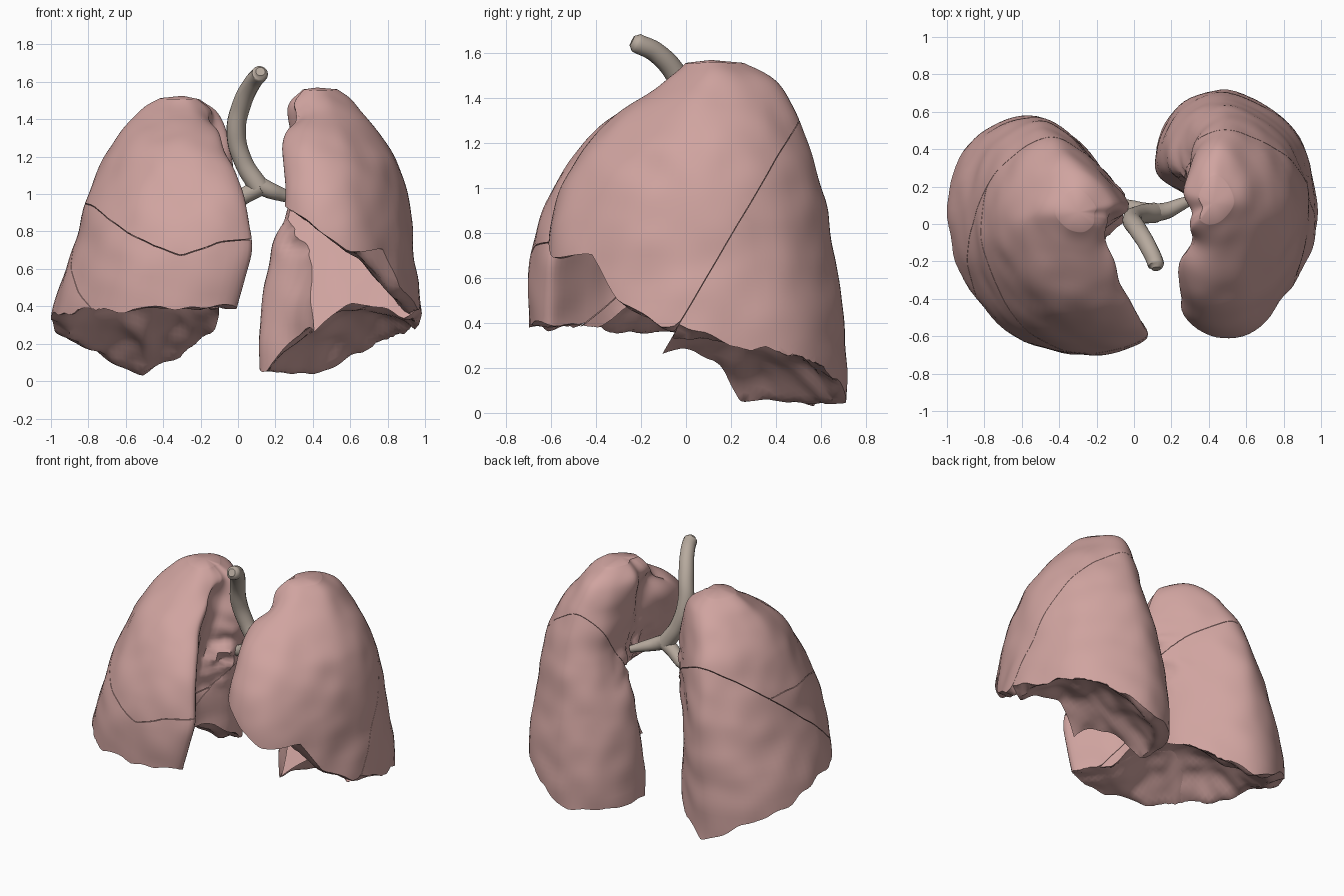
import bpy, bmesh, math
from mathutils import Vector, noise

if "Cube" in bpy.data.objects:
    bpy.data.objects.remove(bpy.data.objects["Cube"])


def material(name, color):
    m = bpy.data.materials.new(name)
    m.diffuse_color = color
    m.use_nodes = True
    m.node_tree.nodes["Principled BSDF"].inputs["Base Color"].default_value = m.diffuse_color
    return m


PINK = material("lung_pink", (0.63, 0.37, 0.35, 1))
BEIGE = material("airway_beige", (0.47, 0.40, 0.34, 1))


def spline(a, b, c, d, t):
    return 0.5 * (2 * b + (c - a) * t + (2 * a - 5 * b + 4 * c - d) * t * t
                  + (3 * b - a - 3 * c + d) * t ** 3)


def lerp(table, v):
    if v <= table[0][0]:
        return table[0][1]
    for (a, p), (b, q) in zip(table, table[1:]):
        if v <= b:
            return p + (q - p) * (v - a) / (b - a)
    return table[-1][1]


def new_object(name, bm):
    bmesh.ops.recalc_face_normals(bm, faces=bm.faces)
    me = bpy.data.meshes.new(name)
    bm.to_mesh(me)
    bm.free()
    ob = bpy.data.objects.new(name, me)
    bpy.context.collection.objects.link(ob)
    return ob


# Whole lung: smooth loft through horizontal outlines, with dents and a lumpy root
def lung_body(name, sections, top_z, root, dents):
    rings = [[Vector((x, y, z)) for x, y in pts] for z, pts in sections]
    low = [v - Vector((0, 0, 0.5)) for v in rings[0]]
    mid = sum(rings[-1], Vector()) / len(rings[-1])
    tip = [mid + (v - mid) * 0.5 for v in rings[-1]]
    for v in tip:
        v.z = top_z
    rings = [low] + rings + [tip]
    n, per, steps = len(rings[0]), 8, 13
    fine = []
    for r in rings:
        fine.append([spline(r[i - 1], r[i], r[(i + 1) % n], r[(i + 2) % n], k / per)
                     for i in range(n) for k in range(per)])
    bm = bmesh.new()
    grid, last = [], len(fine) - 1
    for s in range(last):
        for k in range(steps + (s == last - 1)):
            q = [fine[max(0, min(last, s + o))] for o in (-1, 0, 1, 2)]
            grid.append([bm.verts.new(spline(*p, k / steps)) for p in zip(*q)])
    m = n * per
    for a, b in zip(grid, grid[1:]):
        for i in range(m):
            bm.faces.new((a[i], a[(i + 1) % m], b[(i + 1) % m], b[i]))
    bm.faces.new(grid[0])
    peak = bm.verts.new((mid.x, mid.y, top_z + 0.012))
    for i in range(m):
        bm.faces.new((grid[-1][i], grid[-1][(i + 1) % m], peak))
    bmesh.ops.recalc_face_normals(bm, faces=bm.faces)
    bm.normal_update()
    moves = []
    for v in bm.verts:
        d = 0.012 * noise.noise(v.co * 6)
        d += 0.07 * noise.noise(v.co * 13) * math.exp(-(v.co - Vector(root)).length_squared / 0.035)
        for c, r, depth in dents:
            d -= depth * math.exp(-(v.co - Vector(c)).length_squared / r ** 2)
        moves.append(v.normal * d)
    for v, d in zip(bm.verts, moves):
        v.co += d
    return new_object(name, bm)


# Solid lying above or below a height surface
def half_space(height, up, cx):
    bm = bmesh.new()
    n, size = 64, 1.8
    far = 3 if up else -3
    g = []
    for i in range(n + 1):
        row = []
        for j in range(n + 1):
            x, y = cx + size * (i / n - 0.5), size * (j / n - 0.5) + 0.003
            row.append(bm.verts.new((x, y, height(x, y))))
        g.append(row)
    for i in range(n):
        for j in range(n):
            bm.faces.new((g[i][j], g[i + 1][j], g[i + 1][j + 1], g[i][j + 1]))
    edge = [e for e in bm.edges if e.is_boundary]
    ext = bmesh.ops.extrude_edge_only(bm, edges=edge)["geom"]
    for v in ext:
        if isinstance(v, bmesh.types.BMVert):
            v.co.z = far
    bmesh.ops.holes_fill(bm, edges=[e for e in bm.edges if e.is_boundary], sides=0)
    ob = new_object("cutter", bm)
    ob.hide_render = True
    return ob


def finish(ob, mat, angle):
    ob.data.materials.clear()
    ob.data.materials.append(mat)
    bpy.ops.object.select_all(action='DESELECT')
    ob.select_set(True)
    bpy.context.view_layer.objects.active = ob
    bpy.ops.object.shade_smooth_by_angle(angle=math.radians(angle))


# One lobe: the part of a lung between a lower and an upper surface
def lobe(name, body, bottom, top, cx):
    ob = bpy.data.objects.new(name, body.data.copy())
    bpy.context.collection.objects.link(ob)
    cutters = [half_space(bottom, True, cx)]
    if top:
        cutters.append(half_space(top, False, cx))
    for c in cutters:
        mod = ob.modifiers.new("cut", 'BOOLEAN')
        mod.operation, mod.object, mod.solver = 'INTERSECT', c, 'EXACT'
    bpy.context.view_layer.update()
    me = bpy.data.meshes.new_from_object(ob.evaluated_get(bpy.context.evaluated_depsgraph_get()))
    ob.modifiers.clear()
    ob.data = me
    for c in cutters:
        bpy.data.objects.remove(c)
    finish(ob, PINK, 42)


def ragged(x, y):
    return 0.03 * noise.noise(Vector((x * 9, y * 9, 0.5)))


GAP = 0.002

# Three-lobed lung on the -x side
A = [
    (0.30, [(-.02, -.62), (-.3, -.70), (-.7, -.56), (-.96, -.2), (-.99, .18), (-.82, .48),
            (-.52, .57), (-.26, .4), (-.1, .1), (-.2, -.22), (-.12, -.45)]),
    (0.70, [(.07, -.61), (-.25, -.69), (-.62, -.57), (-.85, -.22), (-.87, .15), (-.74, .45),
            (-.5, .56), (-.28, .41), (-.1, .12), (-.2, -.2), (-.07, -.42)]),
    (1.00, [(.03, -.52), (-.22, -.59), (-.55, -.48), (-.77, -.15), (-.78, .15), (-.66, .4),
            (-.48, .51), (-.28, .4), (-.05, .12), (-.19, -.1), (-.11, -.32)]),
    (1.25, [(-.08, -.33), (-.25, -.41), (-.5, -.33), (-.66, -.1), (-.68, .1), (-.58, .32),
            (-.42, .42), (-.25, .33), (-.04, .1), (-.15, 0), (-.14, -.16)]),
    (1.43, [(-.15, -.08), (-.25, -.15), (-.4, -.12), (-.52, 0), (-.53, .1), (-.46, .22),
            (-.35, .3), (-.23, .26), (-.11, .12), (-.13, .05), (-.13, 0)]),
]


def base_a(x, y):
    t = max(0, min(1, (y + 0.2) / 0.45))
    t = t * t * (3 - 2 * t)
    back = 0.03 + (0.5 * (-0.5 - x) if x < -0.5 else 0.55 * (x + 0.5))
    back += 0.15 * max(0, 0.3 - y)
    dome = max(0, 1 - ((x + 0.5) / 0.44) ** 2 - ((y + 0.05) / 0.56) ** 2)
    return (1 - t) * (0.38 + 0.04 * (x + 0.5)) + t * back + (0.2 + 0.1 * t) * dome + ragged(x, y)


def oblique_a(x, y):
    return 0.4 + 0.83 * (y + 0.45) + 0.3 * ragged(x, y)


def horizontal_a(x, y):
    return lerp([(-.8, .95), (-.6, .8), (-.45, .72), (-.3, .67), (-.1, .74), (.07, .76)], x) + 0.3 * ragged(x, y)


body = lung_body("body", A, 1.51, (-.12, .05, .9), [((-.12, -.06, 1.36), .09, .05)])
lobe("three_lobed_lung_lower", body, base_a, lambda x, y: oblique_a(x, y) - GAP, -0.48)
lobe("three_lobed_lung_middle", body,
     lambda x, y: max(base_a(x, y), oblique_a(x, y) + GAP),
     lambda x, y: horizontal_a(x, y) - GAP, -0.48)
lobe("three_lobed_lung_upper", body,
     lambda x, y: max(horizontal_a(x, y), oblique_a(x, y)) + GAP, None, -0.48)
bpy.data.objects.remove(body)

# Two-lobed lung on the +x side
B = [
    (0.30, [(.3, -.5), (.48, -.59), (.72, -.5), (.93, -.2), (.98, .12), (.86, .5),
            (.5, .71), (.22, .6), (.12, .3), (.31, .12), (.42, -.2)]),
    (0.70, [(.24, -.46), (.45, -.61), (.7, -.52), (.89, -.2), (.94, .12), (.82, .47),
            (.5, .66), (.25, .55), (.19, .3), (.4, .12), (.42, -.2)]),
    (1.00, [(.25, -.42), (.42, -.56), (.65, -.47), (.85, -.18), (.91, .12), (.79, .43),
            (.52, .6), (.33, .5), (.3, .25), (.36, .05), (.34, -.15)]),
    (1.25, [(.24, -.27), (.38, -.39), (.58, -.33), (.76, -.1), (.81, .12), (.71, .38),
            (.5, .53), (.34, .43), (.29, .2), (.34, .03), (.3, -.1)]),
    (1.46, [(.29, -.07), (.38, -.12), (.5, -.09), (.61, .03), (.64, .15), (.57, .33),
            (.45, .41), (.34, .34), (.27, .18), (.31, .07), (.29, 0)]),
]


def base_b(x, y):
    rim = 0.05 + 0.45 * max(0, x - 0.42) + 0.35 * max(0, 0.2 - y)
    dome = max(0, 1 - ((x - 0.55) / 0.4) ** 2 - ((y - 0.2) / 0.46) ** 2)
    return rim + 0.26 * dome + ragged(x, y)


def oblique_b(x, y):
    return 0.36 + 1.7 * (y + 0.05) + 0.3 * ragged(x, y)


def upper_bottom_b(x, y):
    h = lerp([(.3, .92), (.45, .8), (.65, .66), (.88, .4), (.95, .34)], x)
    front = lerp([(-.42, .7), (-.3, .5), (-.1, .37)], y)
    return max(h + ragged(x, y), front + ragged(x, y), oblique_b(x, y) + GAP)


body = lung_body("body", B, 1.56, (.32, .1, .9), [((.31, -.07, 1.38), .09, .08)])
lobe("two_lobed_lung_lower", body, base_b, lambda x, y: oblique_b(x, y) - GAP, 0.55)
lobe("two_lobed_lung_upper", body, upper_bottom_b, None, 0.55)
bpy.data.objects.remove(body)

# Windpipe and its two branches
cu = bpy.data.curves.new("windpipe", 'CURVE')
cu.dimensions, cu.bevel_depth, cu.bevel_resolution = '3D', 1.0, 5
cu.use_fill_caps, cu.resolution_u = True, 8
paths = [
    [(.12, -.24, 1.655, .025), (.118, -.22, 1.645, .044), (.08, -.13, 1.6, .046), (.02, -.03, 1.48, .05),
     (-.01, .02, 1.33, .052), (.03, .05, 1.17, .05), (.11, .06, 1.04, .055)],
    [(.09, .06, 1.06, .05), (.17, .07, 1.02, .045), (.24, .1, .995, .036), (.33, .14, .965, .022)],
    [(.12, .06, 1.04, .05), (.05, .07, 1.0, .045), (-.03, .09, .95, .04), (-.12, .1, .92, .03)],
]
for path in paths:
    sp = cu.splines.new('BEZIER')
    sp.bezier_points.add(len(path) - 1)
    for p, (x, y, z, r) in zip(sp.bezier_points, path):
        p.co, p.radius = (x, y, z), r
        p.handle_left_type = p.handle_right_type = 'AUTO'
pipe = bpy.data.objects.new("windpipe", cu)
bpy.context.collection.objects.link(pipe)
bpy.ops.object.select_all(action='DESELECT')
pipe.select_set(True)
bpy.context.view_layer.objects.active = pipe
bpy.ops.object.convert(target='MESH')
finish(bpy.context.view_layer.objects.active, BEIGE, 50)
